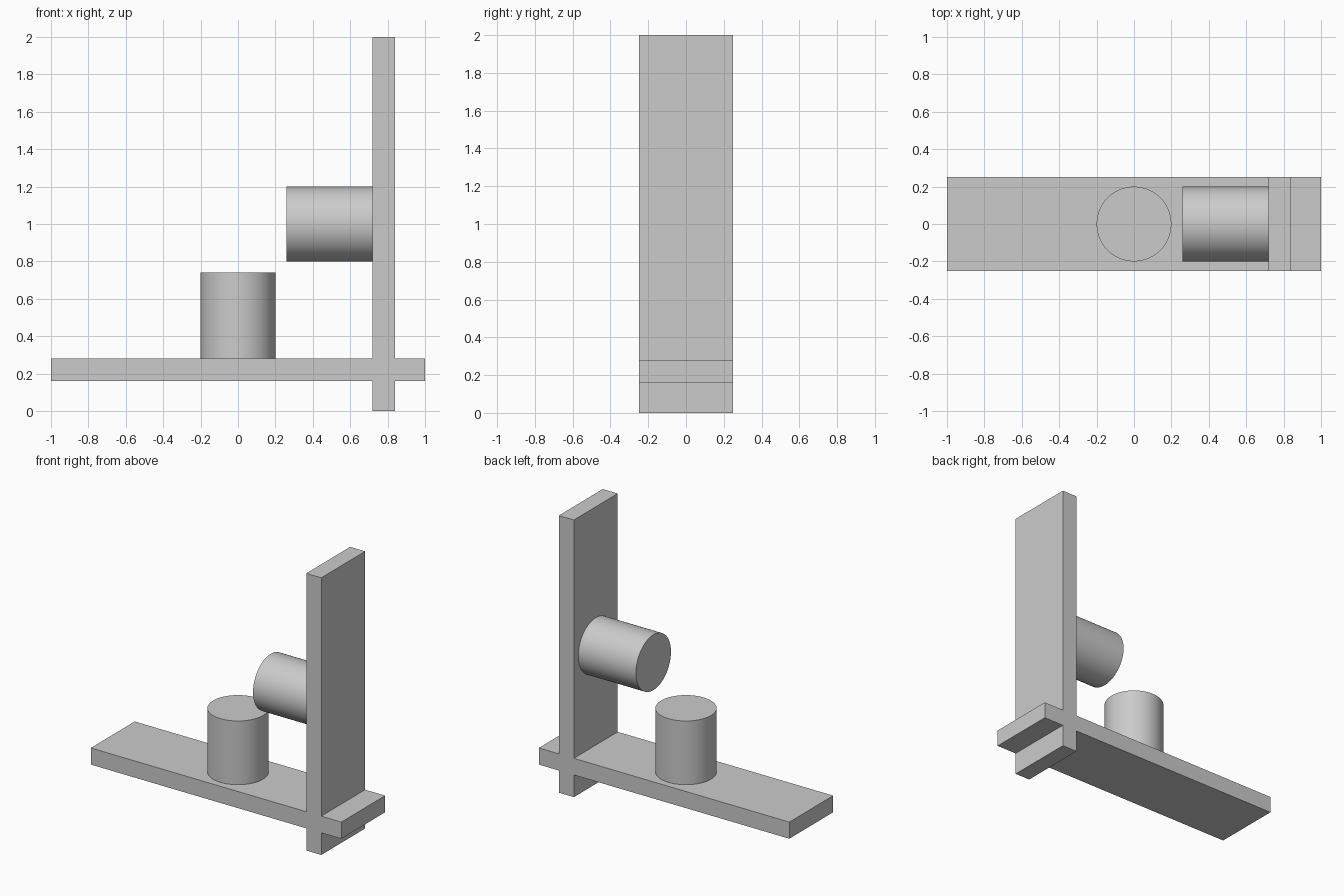
import bpy
import bmesh
import math
from mathutils import Matrix

if "Cube" in bpy.data.objects:
    bpy.data.objects.remove(bpy.data.objects["Cube"], do_unlink=True)

# Single flat colour
grey = bpy.data.materials.new("light_grey")
grey.use_nodes = True
colour = (0.6, 0.6, 0.6, 1.0)
grey.diffuse_color = colour
grey.node_tree.nodes["Principled BSDF"].inputs["Base Color"].default_value = colour

# Main dimensions
HALF_DEPTH = 0.25
LEFT, RIGHT = -1.0, 1.0
BOTTOM, TOP = 0.0, 2.0
PLATE_LOW, PLATE_HIGH = 0.16, 0.28
POST_IN, POST_OUT = 0.72, 0.84
PEG_RADIUS, PEG_LENGTH = 0.2, 0.46


def add_object(name, bm):
    bmesh.ops.recalc_face_normals(bm, faces=bm.faces)
    mesh = bpy.data.meshes.new(name)
    bm.to_mesh(mesh)
    bm.free()
    mesh.materials.append(grey)
    obj = bpy.data.objects.new(name, mesh)
    bpy.context.collection.objects.link(obj)
    return obj


def add_peg(name, matrix):
    """Cylinder standing on the origin of the given matrix, along its z axis."""
    bm = bmesh.new()
    bmesh.ops.create_cone(bm, cap_ends=True, segments=64, radius1=PEG_RADIUS,
                          radius2=PEG_RADIUS, depth=PEG_LENGTH,
                          matrix=matrix @ Matrix.Translation((0, 0, PEG_LENGTH / 2)))
    obj = add_object(name, bm)
    bpy.ops.object.select_all(action="DESELECT")
    obj.select_set(True)
    bpy.context.view_layer.objects.active = obj
    bpy.ops.object.shade_smooth_by_angle(angle=math.radians(30))


# Crossed base plate and upright, one solid extruded from front to back
profile = [
    (LEFT, PLATE_LOW), (POST_IN, PLATE_LOW), (POST_IN, BOTTOM),
    (POST_OUT, BOTTOM), (POST_OUT, PLATE_LOW), (RIGHT, PLATE_LOW),
    (RIGHT, PLATE_HIGH), (POST_OUT, PLATE_HIGH), (POST_OUT, TOP),
    (POST_IN, TOP), (POST_IN, PLATE_HIGH), (LEFT, PLATE_HIGH),
]
bm = bmesh.new()
face = bm.faces.new([bm.verts.new((x, -HALF_DEPTH, z)) for x, z in profile])
extruded = bmesh.ops.extrude_face_region(bm, geom=[face], use_keep_orig=True)
moved = [g for g in extruded["geom"] if isinstance(g, bmesh.types.BMVert)]
bmesh.ops.translate(bm, verts=moved, vec=(0, 2 * HALF_DEPTH, 0))
add_object("crossed_plates", bm)

# Round pegs on the base plate and on the inner side of the upright
add_peg("standing_peg", Matrix.Translation((0, 0, PLATE_HIGH)))
add_peg("side_peg", Matrix.Translation((POST_IN, 0, 1.0)) @ Matrix.Rotation(-math.pi / 2, 4, "Y"))
